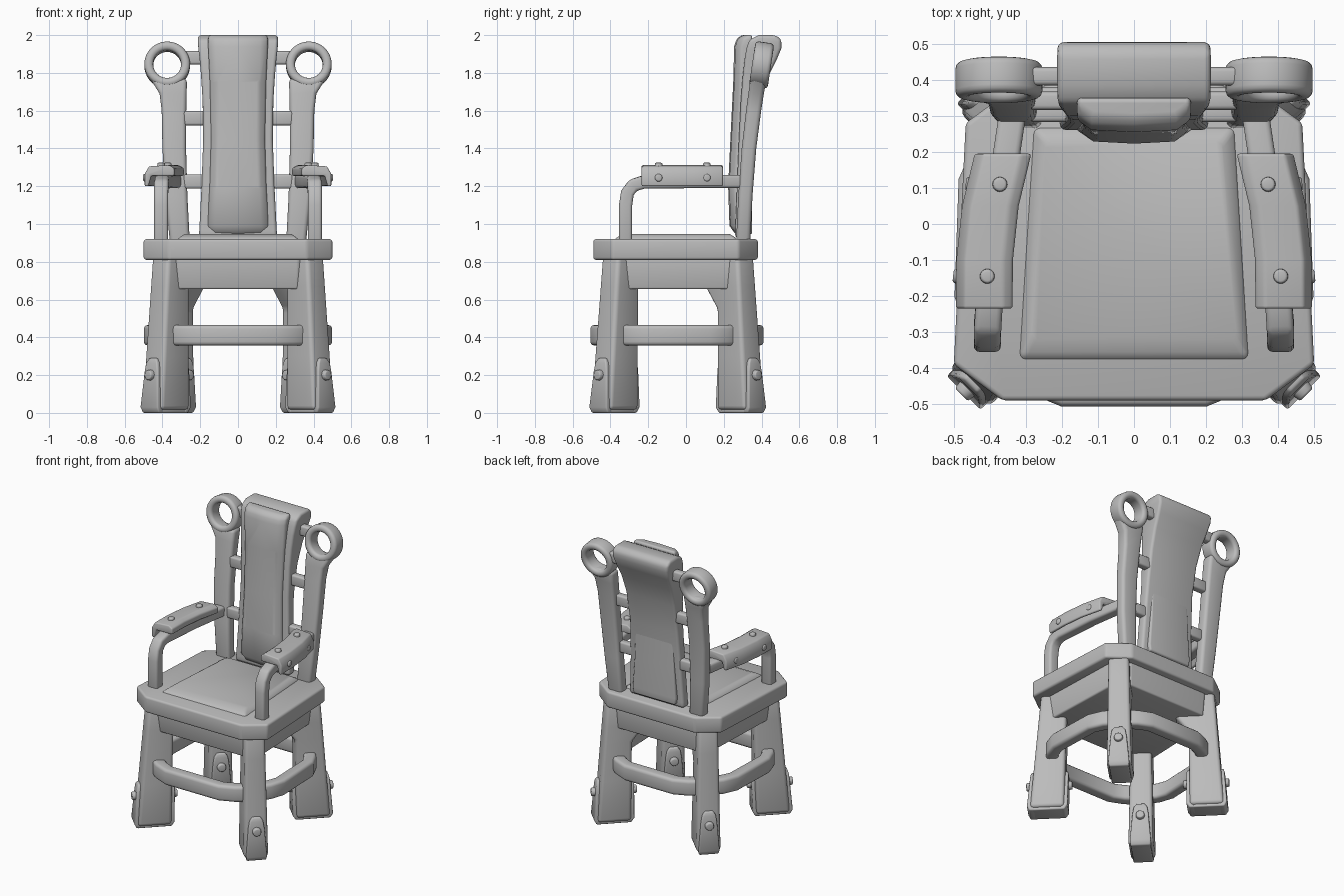
import bpy, bmesh, math
from mathutils import Vector, Matrix

if "Cube" in bpy.data.objects:
    bpy.data.objects.remove(bpy.data.objects["Cube"])

grey = bpy.data.materials.new("plain grey")
grey.use_nodes = True
tone = (0.5, 0.5, 0.5, 1)
grey.diffuse_color = tone
grey.node_tree.nodes["Principled BSDF"].inputs["Base Color"].default_value = tone


def finish(name, bm, bevel=0.012, mirror=False):
    """Bevel the hard edges, shade smooth and optionally mirror across x."""
    bmesh.ops.recalc_face_normals(bm, faces=bm.faces)
    hard = [e for e in bm.edges if len(e.link_faces) == 2 and e.calc_face_angle() > 0.6]
    bmesh.ops.bevel(bm, geom=hard, offset=bevel, segments=3, profile=0.5,
                    affect='EDGES', clamp_overlap=True)
    me = bpy.data.meshes.new(name)
    bm.to_mesh(me)
    bm.free()
    ob = bpy.data.objects.new(name, me)
    bpy.context.collection.objects.link(ob)
    me.materials.append(grey)
    bpy.ops.object.select_all(action='DESELECT')
    ob.select_set(True)
    bpy.context.view_layer.objects.active = ob
    bpy.ops.object.shade_smooth_by_angle(angle=math.radians(40))
    if mirror:
        ob.modifiers.new("mirror", 'MIRROR').use_axis[0] = True


def loft(name, sections, bevel=0.012, mirror=False, closed=False):
    """Skin a row of equal sized cross-sections."""
    bm = bmesh.new()
    rings = [[bm.verts.new(p) for p in s] for s in sections]
    n = len(rings[0])
    pairs = list(zip(rings, rings[1:])) + ([(rings[-1], rings[0])] if closed else [])
    for a, b in pairs:
        for i in range(n):
            j = (i + 1) % n
            bm.faces.new((a[i], a[j], b[j], b[i]))
    if not closed:
        bm.faces.new(rings[0])
        bm.faces.new(rings[-1])
    finish(name, bm, bevel, mirror)


def rect(c, u, v):
    c, u, v = Vector(c), Vector(u), Vector(v)
    return [c - u - v, c + u - v, c + u + v, c - u + v]


def box(x0, x1, y0, y1, z):
    return [(x0, y0, z), (x1, y0, z), (x1, y1, z), (x0, y1, z)]


def beam(name, path, side, width, height, bevel=0.02, mirror=False):
    """Sweep a rectangle along a path."""
    pts = [Vector(p) for p in path]
    secs = []
    for i, p in enumerate(pts):
        t = (pts[min(i + 1, len(pts) - 1)] - pts[max(i - 1, 0)]).normalized()
        s = Vector(side)
        s = (s - t * s.dot(t)).normalized()
        secs.append(rect(p, s * width / 2, t.cross(s) * height / 2))
    loft(name, secs, bevel, mirror)


def stud(name, loc, normal, r=0.03, h=0.035):
    bm = bmesh.new()
    rot = Vector(normal).to_track_quat('Z', 'Y').to_matrix().to_4x4()
    bmesh.ops.create_cone(bm, cap_ends=True, segments=16, radius1=r, radius2=r * 0.85,
                          depth=h, matrix=Matrix.Translation(loc) @ rot)
    finish(name, bm, 0.006, True)


def octagon(xf, xb, yf, yb, cx, cy, z):
    half = [(xf - cx, yf), (xf, yf + cy), (xb, yb - cy), (xb - cx, yb)]
    return [(x, y, z) for x, y in half] + [(-x, y, z) for x, y in reversed(half)]


# seat, cushion and apron
loft("seat", [octagon(.5, .467, -.49, .38, .135, .1, z) for z in (.81, .92)], .014)
loft("seat_cushion", [
    [(-a, f, z), (a, f, z), (b, r, z), (-b, r, z)]
    for a, b, f, r, z in ((.325, .285, -.385, .275, .905), (.312, .272, -.368, .26, .93),
                          (.285, .245, -.32, .23, .948))], .014)
loft("apron", [octagon(.405, .385, -.40, .32, .092, .08, .655),
               octagon(.42, .40, -.42, .33, .10, .09, .83)], .01)

# legs set diagonally on the corners, each with a foot strap and studs
for label, sy, top, foot in (("front", -1, (.355, -.345), (.384, -.38)),
                             ("back", 1, (.335, .26), (.356, .292))):
    out = Vector((1, sy, 0)).normalized()
    across = Vector((1, -sy, 0)).normalized()

    def leg_at(z):
        k = z / .83
        c = Vector((*foot, z)).lerp(Vector((*top, z)), k)
        return c, .108 - .026 * k, .078 - .014 * k

    secs = []
    for z in (.016, .3, .55, .67, .83):
        c, d, w = leg_at(z)
        flare = .045 if label == "back" and z > .6 else 0
        secs.append(rect(c - out * flare, across * w, out * (d + flare)))
    loft(label + "_leg", secs, .022, True)

    for face, s in (("outer", 1), ("inner", -1)):
        secs = []
        for z, w, tuck in ((.0, .062, .018), (.03, .066, 0), (.22, .05, 0),
                           (.265, .042, 0), (.29, .026, .006)):
            c, d, _ = leg_at(z)
            secs.append(rect(c + out * s * (d + .002 - tuck), across * w, out * .018))
        loft(f"{label}_{face}_strap", secs, .008, True)
        c, d, _ = leg_at(.2)
        stud(f"{label}_{face}_strap_stud", c + out * s * (d + .025), out * s)
    c, d, _ = leg_at(0)
    loft(label + "_strap_base", [rect(c + Vector((0, 0, z)), across * .062, out * d * .95)
                                 for z in (0, .03)], .008, True)

# bowed stretchers
Z = (0, 0, 1)
for name, y0, y1, x0, x1 in (("front_stretcher", -.375, -.466, .36, .2),
                             ("back_stretcher", .28, .371, .335, .18)):
    xm, ym = (x0 + x1) / 2, y0 + (y1 - y0) * .62
    path = [(-x0, y0), (-xm, ym), (-x1, y1), (x1, y1), (xm, ym), (x0, y0)]
    beam(name, [(x, y, .411) for x, y in path], Z, .108, .08)
beam("side_stretcher", [(.37, -.355, .411), (.43, -.28, .411), (.458, -.2, .411),
                        (.447, .12, .411), (.41, .2, .411), (.345, .27, .411)],
     Z, .108, .08, mirror=True)

# back panel with a rolled top
loft("back_panel", [box(-w, w, f, b, z) for z, f, b, w in (
    (.925, .26, .325, .207), (.965, .261, .327, .205), (1.2, .27, .337, .193),
    (1.45, .28, .357, .184), (1.65, .29, .392, .187), (1.78, .30, .435, .195),
    (1.87, .31, .48, .203), (1.93, .32, .505, .21), (1.975, .335, .505, .213),
    (2, .385, .475, .213))], .018)
loft("back_cushion", [
    [(-w, .35, z), (w, .35, z), (w, f + .035, z), (w * .75, f + .006, z), (0, f, z),
     (-w * .75, f + .006, z), (-w, f + .035, z)]
    for z, f, w in ((.945, .262, .158), (.99, .23, .165), (1.2, .223, .15), (1.45, .235, .143),
                    (1.75, .25, .149), (1.94, .255, .158), (1.98, .268, .158),
                    (2, .295, .155))], .012)

# back posts, each ending in a ring, with short cross rods
loft("back_post", [box(a, b, f, r, z) for z, a, b, f, r in (
    (.9, .255, .36, .265, .34), (1.15, .268, .385, .277, .352), (1.4, .275, .4, .295, .372),
    (1.6, .274, .404, .318, .398), (1.69, .272, .415, .33, .412),
    (1.77, .27, .465, .342, .428))], .022, True)
tilt = Matrix.Translation((.375, .4, 1.842)) @ Matrix.Rotation(-.15, 4, 'X')
loft("post_ring", [
    [tilt @ Vector((r * math.cos(a), y, r * math.sin(a)))
     for r, y in ((.074, -.05), (.121, -.05), (.121, .05), (.074, .05))]
    for a in (i * math.tau / 36 for i in range(36))], .02, True, True)
for name, z, y, h in (("upper_rod", 1.88, .41, .07), ("middle_rod", 1.56, .342, .075),
                      ("lower_rod", 1.225, .308, .075)):
    beam(name, [(.14, y, z), (.29, y, z)], Z, h, .05, .012, True)

# arms with padded covers
beam("arm", [(.407, -.32, .9), (.407, -.32, 1.1), (.407, -.31, 1.165), (.406, -.28, 1.205),
             (.402, -.225, 1.222), (.375, .05, 1.225), (.335, .32, 1.225)],
     (1, 0, 0), .075, .07, .016, True)
profile = ((.085, 1.2), (.085, 1.265), (.062, 1.305), (-.045, 1.312), (-.072, 1.295),
           (-.072, 1.255), (-.055, 1.255), (.05, 1.255), (.065, 1.2))
loft("arm_pad", [[(c + dx, y, z) for dx, z in profile] for y, c in (
    (-.235, .409), (-.1, .408), (.05, .392), (.195, .357))], .008, True)
for y, c in ((-.145, .407), (.11, .372)):
    stud("arm_top_stud", (c, y, 1.312), Z, .022, .025)
    stud("arm_side_stud", (c + .085, y, 1.245), (1, .1, 0), .022, .02)
